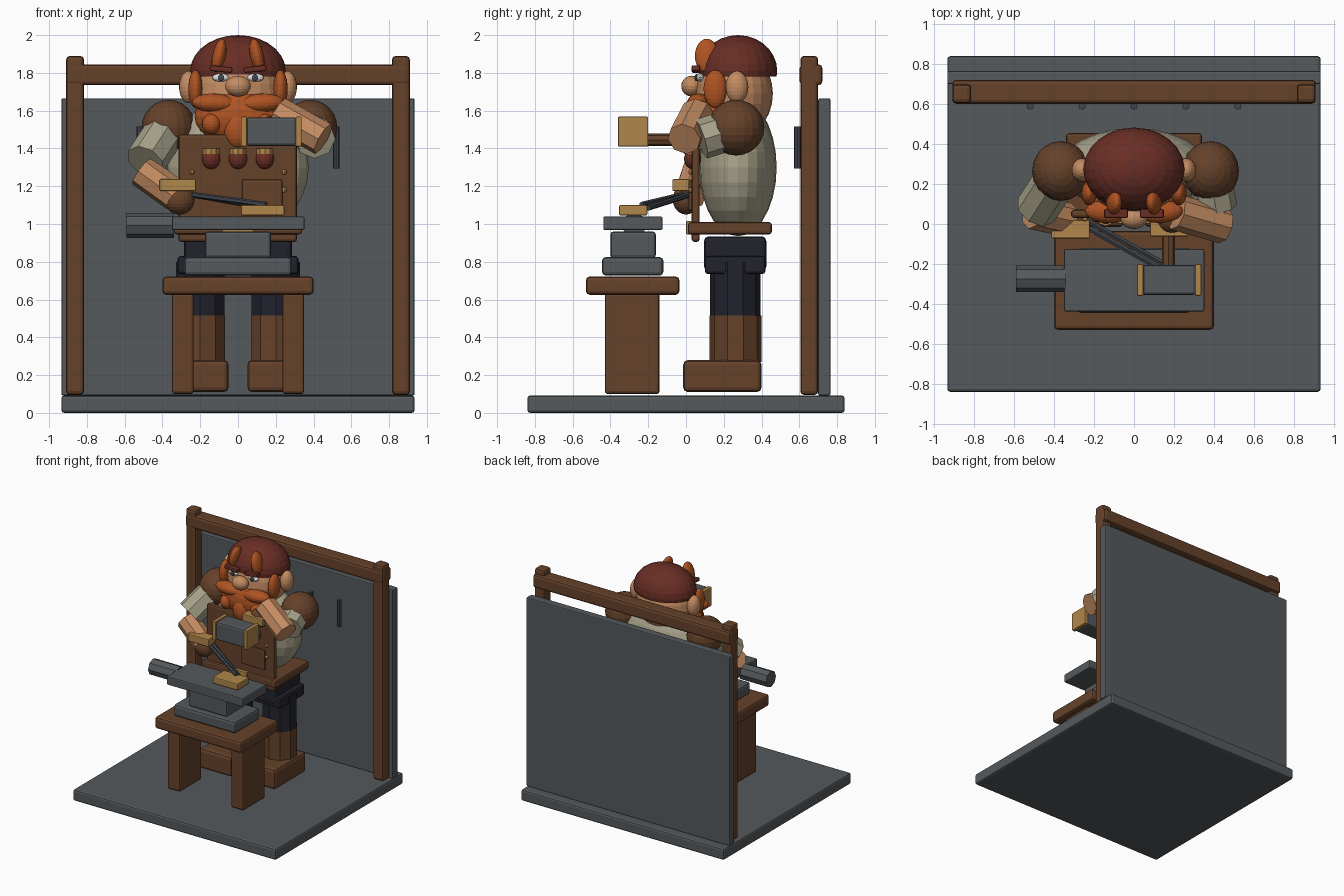
import bpy, bmesh
from mathutils import Vector, Euler

cube = bpy.data.objects.get("Cube")
if cube:
    bpy.data.objects.remove(cube, do_unlink=True)


def colour(name, r, g, b):
    m = bpy.data.materials.new(name)
    m.use_nodes = True
    m.diffuse_color = (r, g, b, 1)
    m.node_tree.nodes["Principled BSDF"].inputs["Base Color"].default_value = (r, g, b, 1)
    return m


slate = colour("slate", .089, .1, .107)
iron = colour("dark iron", .054, .061, .076)
brown = colour("brown wood and leather", .133, .054, .023)
navy = colour("navy cloth", .016, .016, .027)
gold = colour("brass", .434, .238, .069)
linen = colour("linen", .392, .366, .254)
skin = colour("skin", .552, .262, .122)
maroon = colour("maroon", .141, .027, .018)
orange = colour("orange hair", .429, .087, .016)
white = colour("eye white", .75, .75, .72)


def finish(name, bm, mat, smooth=False):
    me = bpy.data.meshes.new(name)
    bm.to_mesh(me)
    bm.free()
    me.materials.append(mat)
    for p in me.polygons:
        p.use_smooth = smooth
    ob = bpy.data.objects.new(name, me)
    bpy.context.scene.collection.objects.link(ob)
    return ob


def box(name, mat, x, y, z, bevel=.015, turn=0):
    """Bevelled box given by its ranges, turned about the y axis."""
    bm = bmesh.new()
    bmesh.ops.create_cube(bm, size=1)
    bmesh.ops.scale(bm, verts=bm.verts, vec=(x[1] - x[0], y[1] - y[0], z[1] - z[0]))
    ob = finish(name, bm, mat)
    ob.location = [(r[0] + r[1]) / 2 for r in (x, y, z)]
    ob.rotation_euler = (0, turn, 0)
    if bevel:
        mod = ob.modifiers.new("bevel", "BEVEL")
        mod.width, mod.segments = bevel, 2
    return ob


def ball(name, mat, at, r, rot=(0, 0, 0), seg=20, cut=None):
    """Ellipsoid, optionally with its underside cut flat."""
    bm = bmesh.new()
    bmesh.ops.create_uvsphere(bm, u_segments=seg, v_segments=seg // 2 + 2, radius=1)
    bmesh.ops.scale(bm, verts=bm.verts, vec=r)
    if cut is not None:
        res = bmesh.ops.bisect_plane(bm, geom=bm.verts[:] + bm.edges[:] + bm.faces[:],
                                     plane_co=(0, 0, cut), plane_no=(0, 0, -1), clear_outer=True)
        bmesh.ops.contextual_create(bm, geom=[e for e in res["geom_cut"]
                                              if isinstance(e, bmesh.types.BMEdge)])
    ob = finish(name, bm, mat)
    ob.location, ob.rotation_euler = at, Euler(rot)
    return ob


def rod(name, mat, a, b, r, sides=8, squash=1):
    """Faceted cylinder between two points."""
    a, b = Vector(a), Vector(b)
    bm = bmesh.new()
    bmesh.ops.create_cone(bm, cap_ends=True, segments=sides, radius1=r, radius2=r,
                          depth=(b - a).length)
    ob = finish(name, bm, mat)
    ob.location = (a + b) / 2
    ob.rotation_mode = "QUATERNION"
    ob.rotation_quaternion = (b - a).to_track_quat("Z", "Y")
    return ob


SIDES = (("right", -1), ("left", 1))


def span(s, a, b):
    return tuple(sorted((s * a, s * b)))


# Floor, wall and timber frame
box("floor_slab", slate, (-.935, .935), (-.84, .84), (0, .092))
box("back_wall", slate, (-.935, .935), (.70, .765), (.092, 1.665), .008)
box("cross_beam", brown, (-.91, .91), (.602, .722), (1.735, 1.845), .02)
for n, s in SIDES:
    box(n + "_post", brown, span(s, .815, .91), (.605, .70), (.095, 1.89), .02)
for i in range(5):
    x = (i - 2) * .26
    rod("wall_peg", iron, (x, .59, 1.295), (x, .59, 1.515), .018)

# Work bench
box("bench_top", brown, (-.4, .4), (-.53, -.035), (.625, .722), .02)
for n, s in SIDES:
    box(n + "_bench_leg", brown, span(s, .235, .35), (-.43, -.14), (.1, .635))

# Anvil, ingot and tongs
box("anvil_base", slate, (-.285, .285), (-.445, -.12), (.727, .825), .02)
box("anvil_waist", slate, (-.175, .175), (-.4, -.16), (.82, .96))
box("anvil_top", slate, (-.35, .352), (-.438, -.125), (.968, 1.04), .008)
rod("anvil_horn", slate, (-.59, -.275, .993), (-.34, -.275, .993), .066)
box("ingot", gold, (.015, .245), (-.355, -.205), (1.045, 1.1), .008)
for d in (0, .035):
    rod("tongs_bar", iron, (-.24, .02 - d, 1.155), (.15, -.2 - d, 1.085 + d / 2), .015, 6)

# Hammer
box("hammer_head", slate, (.045, .31), (-.355, -.205), (1.413, 1.565))
for n, r in (("inner", (.015, .047)), ("outer", (.305, .337))):
    box(n + "_hammer_band", gold, r, (-.36, -.2), (1.41, 1.568), .006)
rod("hammer_handle", brown, (.172, -.21, 1.445), (.172, .03, 1.445), .033)

# Boots and trousers
for n, s in SIDES:
    box(n + "_boot", brown, span(s, .05, .35), (-.015, .4), (.11, .28), .025)
    rod(n + "_boot_shaft", brown, (s * .2, .263, .27), (s * .2, .263, .515), .138, 10)
    rod(n + "_trouser_leg", navy, (s * .2, .26, .513), (s * .2, .26, .8), .134, 10)
    box(n + "_trouser_hip", navy, span(s, .07, .32), (.1, .42), (.735, .83))
box("trouser_seat", navy, (-.285, .285), (.095, .425), (.75, .935), .025)

# Torso, belt and apron
ball("torso", linen, (0, .275, 1.3), (.375, .205, .365), seg=24)
box("belt", brown, (-.34, .34), (.01, .455), (.945, 1.01))
box("belt_buckle", gold, (-.08, .08), (.0, .03), (.945, 1.015), .006)
box("apron", brown, (-.315, .312), (.03, .072), (.905, 1.475))
box("apron_pocket", brown, (.02, .235), (.012, .035), (1.07, 1.235), .01)
for x in (-.245, .245):
    for z in (1.18, 1.275):
        ball("apron_stud", gold, (x, .026, z), (.014, .014, .014), seg=8)

# Arms
for n, s, elbow in (("right", -1, (-.49, .07, 1.33)), ("left", 1, (.41, .08, 1.45))):
    x = .367 if s < 0 else .383
    ball(n + "_shoulder", brown, (s * x, .265, 1.51), (.143, .15, .147))
    rod(n + "_sleeve", linen, (s * .38, .24, 1.5), elbow, .108)
rod("right_forearm", skin, (-.51, .06, 1.28), (-.33, .02, 1.15), .086)
rod("left_forearm", skin, (.45, -.01, 1.45), (.21, .06, 1.585), .09)
ball("right_hand", brown, (-.31, 0, 1.13), (.08, .07, .08))
ball("left_hand", brown, (.19, .02, 1.5), (.075, .07, .075))
box("right_cuff", gold, (-.415, -.222), (-.072, .02), (1.175, 1.237), .006)
box("left_cuff", gold, (.08, .27), (-.062, .02), (1.47, 1.53), .006)

# Head and cap
ball("head", skin, (0, .255, 1.69), (.24, .205, .24), seg=24)
ball("cap", maroon, (0, .275, 1.81), (.253, .208, .19), seg=24, cut=-.03)
ball("nose", skin, (0, .03, 1.73), (.068, .055, .055))

# Face and hair, one side after the other
for n, s in SIDES:
    ball(n + "_ear", skin, (s * .262, .27, 1.725), (.05, .06, .085))
    ball(n + "_eye", white, (s * .092, .075, 1.775), (.045, .02, .022), seg=12)
    ball(n + "_iris", iron, (s * .09, .055, 1.775), (.018, .01, .019), seg=10)
    box(n + "_brow", maroon, span(s, .03, .15), (.03, .075), (1.805, 1.835), .008, s * -.1)
    ball(n + "_forelock", orange, (s * .1, .11, 1.89), (.036, .063, .092), (0, s * -.2, 0))
    ball(n + "_sideburn", orange, (s * .225, .155, 1.715), (.038, .062, .1))
    ball(n + "_moustache", orange, (s * .125, .065, 1.64), (.12, .06, .05), (0, s * -.05, 0))
    ball(n + "_beard_curl", orange, (s * .14, .05, 1.53), (.05, .05, .055))
ball("beard", orange, (0, .12, 1.57), (.23, .11, .15))
ball("beard_middle", orange, (0, .05, 1.5), (.075, .055, .1))

# Beard beads
for x in (-.142, 0, .142):
    rod("bead_band", gold, (x, .035, 1.37), (x, .035, 1.4), .045, 10)
    ball("bead", maroon, (x, .035, 1.345), (.05, .045, .055), seg=14)
